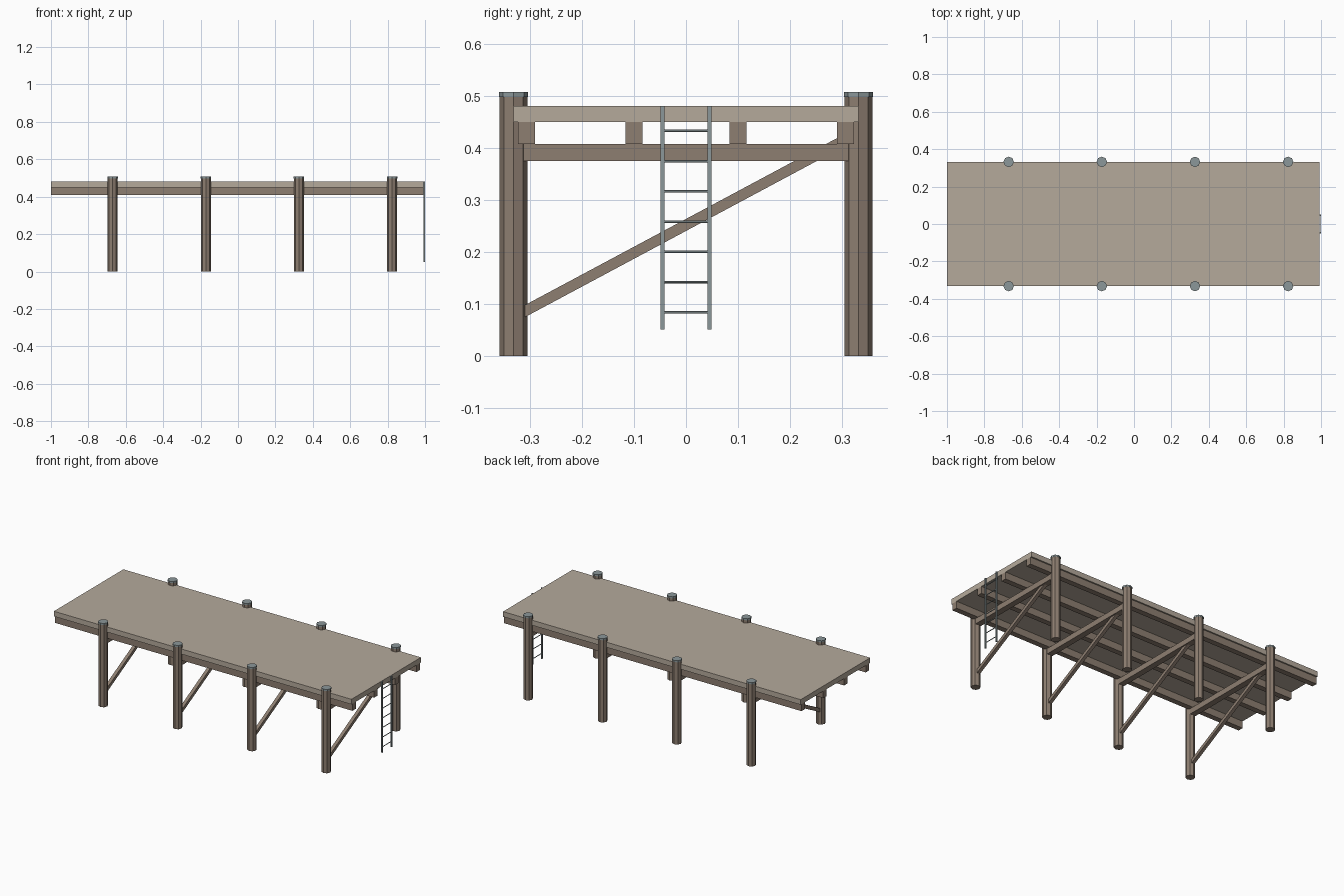
import bpy
from math import atan2, cos, pi
from mathutils import Vector

if "Cube" in bpy.data.objects:
    bpy.data.objects.remove(bpy.data.objects["Cube"])


def material(name, rgb):
    m = bpy.data.materials.new(name)
    m.diffuse_color = (*rgb, 1)
    m.use_nodes = True
    m.node_tree.nodes["Principled BSDF"].inputs["Base Color"].default_value = m.diffuse_color
    return m


DECK = material("weathered_deck", (0.46, 0.40, 0.33))
TIMBER = material("timber", (0.27, 0.21, 0.165))
METAL = material("metal", (0.26, 0.31, 0.32))


def box(name, lo, hi, mat, rot=(0, 0, 0)):
    lo, hi = Vector(lo), Vector(hi)
    bpy.ops.mesh.primitive_cube_add(size=1, location=(lo + hi) / 2, rotation=rot)
    o = bpy.context.object
    o.name, o.scale = name, hi - lo
    o.data.materials.append(mat)
    return o


def cylinder(name, loc, radius, depth, sides, mat, rot=(0, 0, 0)):
    bpy.ops.mesh.primitive_cylinder_add(vertices=sides, radius=radius, depth=depth,
                                        location=loc, rotation=rot)
    o = bpy.context.object
    o.name = name
    o.data.materials.append(mat)
    return o


X0, X1 = -1.0, 0.992
HALF = 0.332

# Deck slab and the four joists running along it
box("deck", (X0, -HALF, 0.45), (X1, HALF, 0.481), DECK)
for y in (-0.307, -0.1, 0.1, 0.307):
    box("joist", (X0, y - 0.0165, 0.408), (X1, y + 0.0165, 0.45), TIMBER)

# Four bents: two capped piles, a cross beam and a diagonal brace each
for i in range(4):
    x = -0.67 + i * 0.498
    for y in (-HALF, HALF):
        cylinder("pile", (x, y, 0.25), 0.0265, 0.5, 8, TIMBER)
        cylinder("pile_cap", (x, y, 0.503), 0.028, 0.01, 8, METAL)
    box("cross_beam", (x - 0.018, -0.32, 0.375), (x + 0.018, 0.32, 0.408), TIMBER)

    a, b = Vector((x, -0.32, 0.081)), Vector((x, 0.31, 0.418))
    d, mid = b - a, (a + b) / 2
    size = Vector((0.0205, d.length, 0.0205)) / 2
    box("diagonal_brace", mid - size, mid + size, TIMBER, (atan2(d.z, d.y), 0, 0))

# Ladder on the end of the deck
for y in (-0.0455, 0.0455):
    box("ladder_rail", (X1, y - 0.004, 0.051), (1.0, y + 0.004, 0.481), METAL)
for i in range(7):
    cylinder("ladder_rung", (0.996, 0, 0.084 + i * 0.0582), 0.0025, 0.088, 6,
             METAL, (pi / 2, 0, 0))
